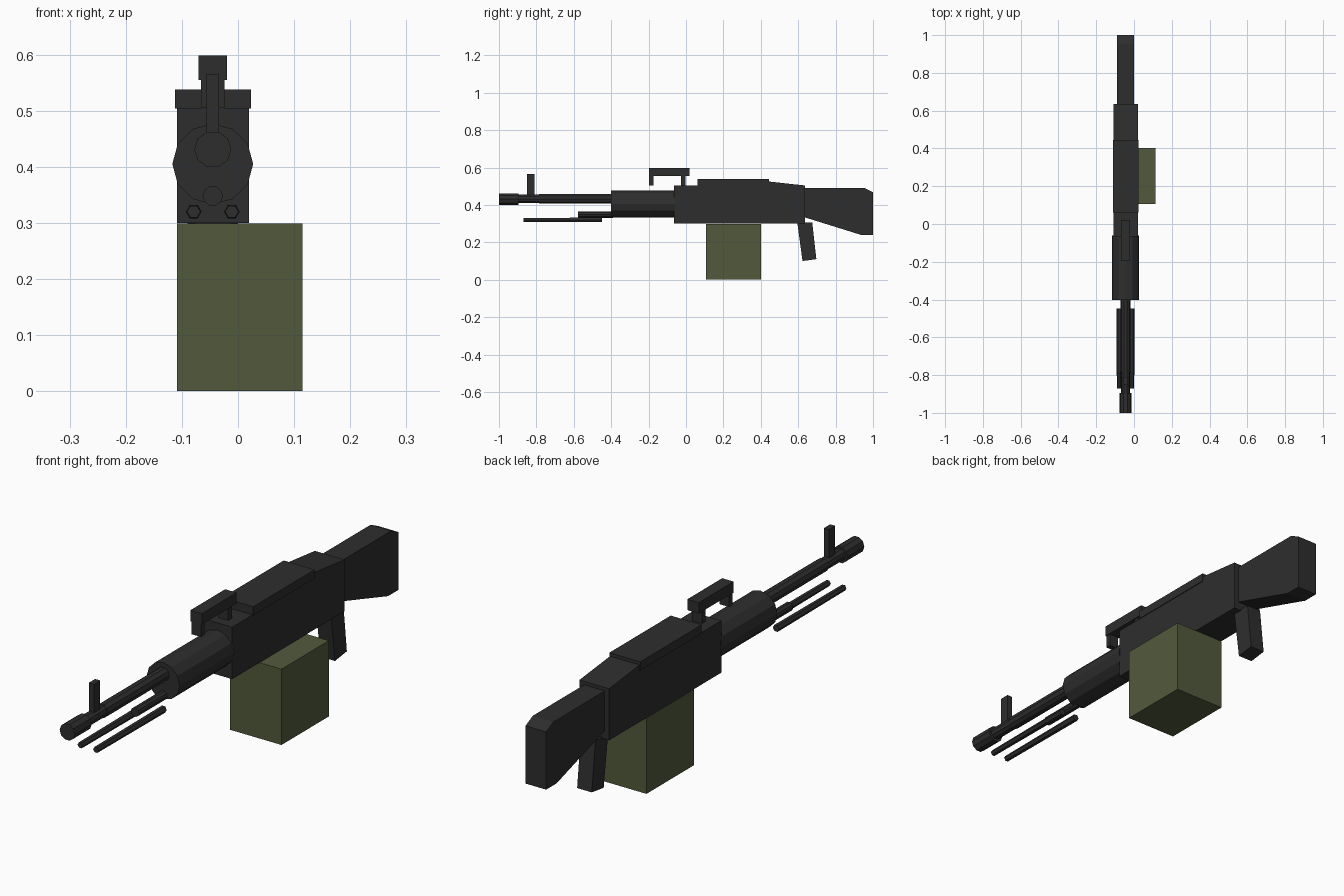
import bpy, bmesh, math
from mathutils import Matrix, Vector

if "Cube" in bpy.data.objects:
    bpy.data.objects.remove(bpy.data.objects["Cube"])

CX = -0.045  # centre line of the gun


def material(name, rgb):
    m = bpy.data.materials.new(name)
    m.diffuse_color = (*rgb, 1)
    m.use_nodes = True
    m.node_tree.nodes["Principled BSDF"].inputs["Base Color"].default_value = m.diffuse_color
    return m


BLACK = material("gunmetal black", (0.027, 0.027, 0.027))
GREEN = material("olive green", (0.085, 0.102, 0.045))


def finish(name, bm, mat):
    bmesh.ops.recalc_face_normals(bm, faces=bm.faces)
    me = bpy.data.meshes.new(name)
    bm.to_mesh(me)
    bm.free()
    me.materials.append(mat)
    ob = bpy.data.objects.new(name, me)
    bpy.context.collection.objects.link(ob)
    return ob


def plate(name, points, x0, x1, mat=BLACK):
    """Side profile of (y, z) points extruded across x."""
    bm = bmesh.new()
    face = bm.faces.new([bm.verts.new((x0, y, z)) for y, z in points])
    ext = bmesh.ops.extrude_face_region(bm, geom=[face])
    verts = [g for g in ext["geom"] if isinstance(g, bmesh.types.BMVert)]
    bmesh.ops.translate(bm, verts=verts, vec=(x1 - x0, 0, 0))
    return finish(name, bm, mat)


def box(name, x0, x1, y0, y1, z0, z1, mat=BLACK):
    return plate(name, [(y0, z0), (y1, z0), (y1, z1), (y0, z1)], x0, x1, mat)


def tube(name, x, z, y0, y1, r0, r1, sides):
    """Cylinder or cone along y, with a corner pointing sideways."""
    bm = bmesh.new()
    rot = Matrix.Rotation(math.radians(90), 4, 'X')
    bmesh.ops.create_cone(bm, cap_ends=True, segments=sides, radius1=r1, radius2=r0,
                          depth=y1 - y0)
    # put a corner on the +x axis whatever the primitive's start angle
    v = bm.verts[:][0].co
    turn = Matrix.Rotation(-math.atan2(v.y, v.x), 4, 'Z')
    place = Matrix.Translation(Vector((x, (y0 + y1) / 2, z)))
    bmesh.ops.transform(bm, matrix=place @ rot @ turn, verts=bm.verts)
    return finish(name, bm, BLACK)


# Receiver, top cover, stock and grip
plate("receiver", [(-0.065, 0.3), (0.635, 0.3), (0.635, 0.504), (0.445, 0.525),
                   (0.065, 0.525), (0.065, 0.505), (-0.065, 0.505)], -0.109, 0.02)
box("top_cover", -0.112, 0.023, 0.062, 0.445, 0.504, 0.538)
plate("stock", [(0.63, 0.335), (0.935, 0.24), (1.0, 0.24), (1.0, 0.468),
                (0.955, 0.49), (0.63, 0.49)], -0.09, 0.0)
plate("pistol_grip", [(0.595, 0.305), (0.623, 0.1), (0.697, 0.11), (0.675, 0.305)],
      CX - 0.032, CX + 0.032)

# Barrel group
tube("barrel_jacket", CX, 0.405, -0.402, -0.06, 0.072, 0.072, 12)
tube("barrel", CX, 0.432, -0.785, -0.39, 0.027, 0.027, 10)
tube("barrel_tip", CX, 0.432, -0.9, -0.78, 0.024, 0.024, 10)
tube("muzzle", CX, 0.431, -1.0, -0.895, 0.033, 0.033, 10)
tube("gas_tube", CX, 0.348, -0.578, -0.39, 0.018, 0.018, 10)
box("front_sight", CX - 0.011, CX + 0.011, -0.85, -0.81, 0.44, 0.565)

# Folded bipod legs
for side, label in ((-1, "left"), (1, "right")):
    tube("bipod_leg_" + label, CX + side * 0.034, 0.32, -0.87, -0.448, 0.012, 0.014, 6)

# Carry handle
box("handle_bar", -0.07, -0.02, -0.197, 0.02, 0.555, 0.598)
box("handle_front_tab", -0.066, -0.024, -0.197, -0.175, 0.505, 0.558)
box("handle_post", -0.066, -0.024, -0.027, -0.004, 0.495, 0.558)

# Ammunition box
box("ammo_box", -0.109, 0.115, 0.107, 0.402, 0.0, 0.299, GREEN)
